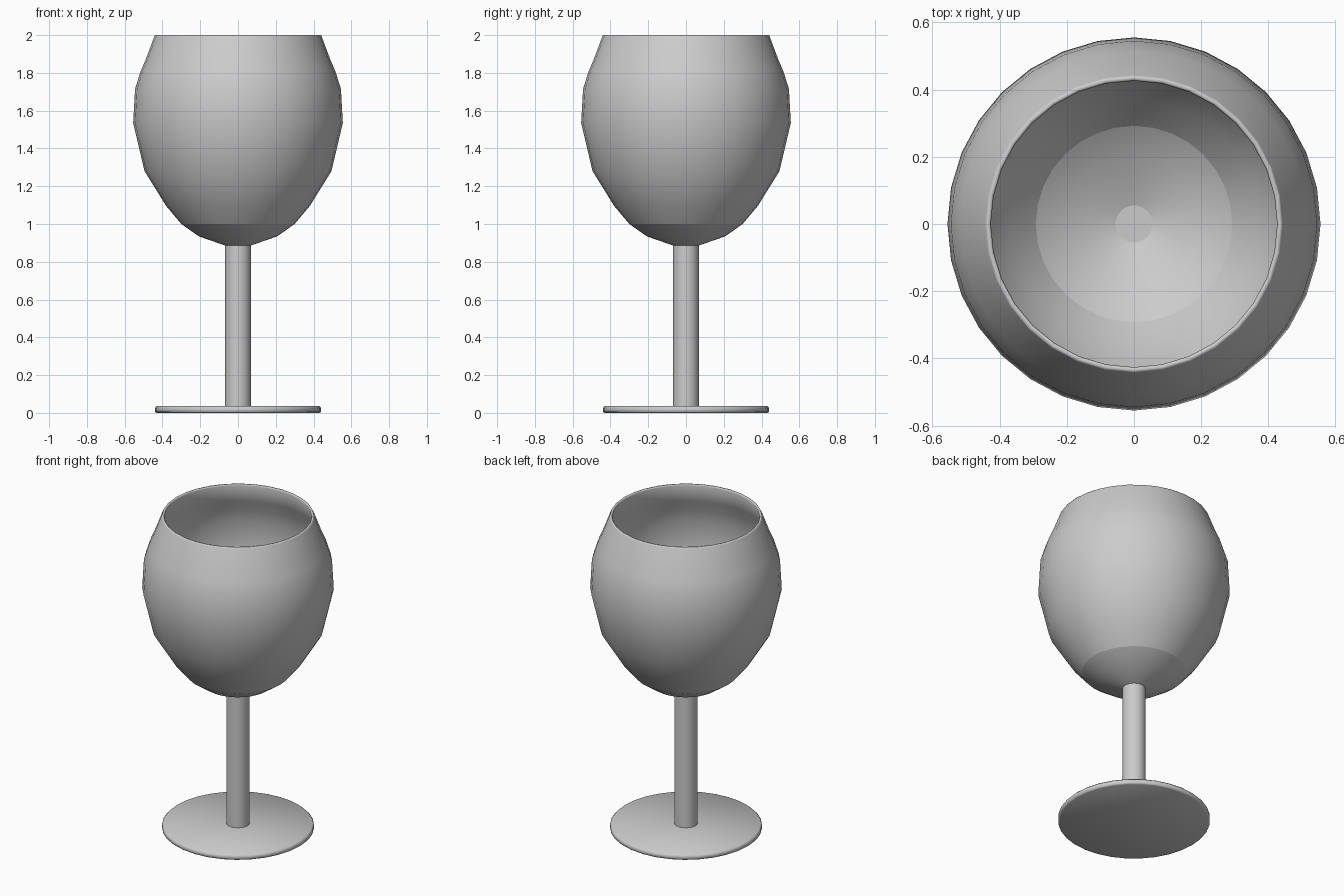
import bpy, bmesh, math

if "Cube" in bpy.data.objects:
    bpy.data.objects.remove(bpy.data.objects["Cube"])

SIDES = 32


def lathe(name, profile, creases=(), cap_start=False, cap_end=False):
    """Spin an (r, z) profile around z; creases are profile indices kept sharp."""
    bm = bmesh.new()
    rings = [[bm.verts.new((r * math.cos(2 * math.pi * i / SIDES),
                            r * math.sin(2 * math.pi * i / SIDES), z))
              for i in range(SIDES)] for r, z in profile]
    for a, b in zip(rings, rings[1:]):
        for i in range(SIDES):
            j = (i + 1) % SIDES
            bm.faces.new((a[i], a[j], b[j], b[i]))
    if cap_start:
        bm.faces.new(rings[0][::-1])
    if cap_end:
        bm.faces.new(rings[-1])
    for f in bm.faces:
        f.smooth = True
    for e in bm.edges:
        if e.calc_face_angle(0) > math.radians(35):
            e.smooth = False
    for k in creases:
        for i in range(SIDES):
            bm.edges.get((rings[k][i], rings[k][(i + 1) % SIDES])).smooth = False
    mesh = bpy.data.meshes.new(name)
    bm.to_mesh(mesh)
    bm.free()
    obj = bpy.data.objects.new(name, mesh)
    bpy.context.collection.objects.link(obj)
    return obj


# Flat round foot with softened edges
lathe("foot", [(0.43, 0), (0.44, 0.006), (0.44, 0.026), (0.43, 0.036)],
      cap_start=True, cap_end=True)

# Straight stem
lathe("stem", [(0.068, 0.034), (0.068, 0.886)])

# Bowl: outer wall, rounded rim, then inner wall down to the small floor disc
outer = [(0.068, 0.886), (0.206, 0.934), (0.30, 1.0), (0.38, 1.095),
         (0.495, 1.28), (0.555, 1.535), (0.545, 1.715), (0.515, 1.81),
         (0.487, 1.875), (0.443, 1.993)]
rim = [(0.439, 2.0), (0.43, 2.0)]
inner = [(0.426, 1.993), (0.475, 1.87), (0.503, 1.805), (0.533, 1.712),
         (0.543, 1.537), (0.484, 1.285), (0.371, 1.103), (0.292, 1.01),
         (0.20, 0.946), (0.055, 0.896)]
profile = outer + rim + inner
lathe("bowl", profile, creases=(2, len(profile) - 3, len(profile) - 1), cap_end=True)
